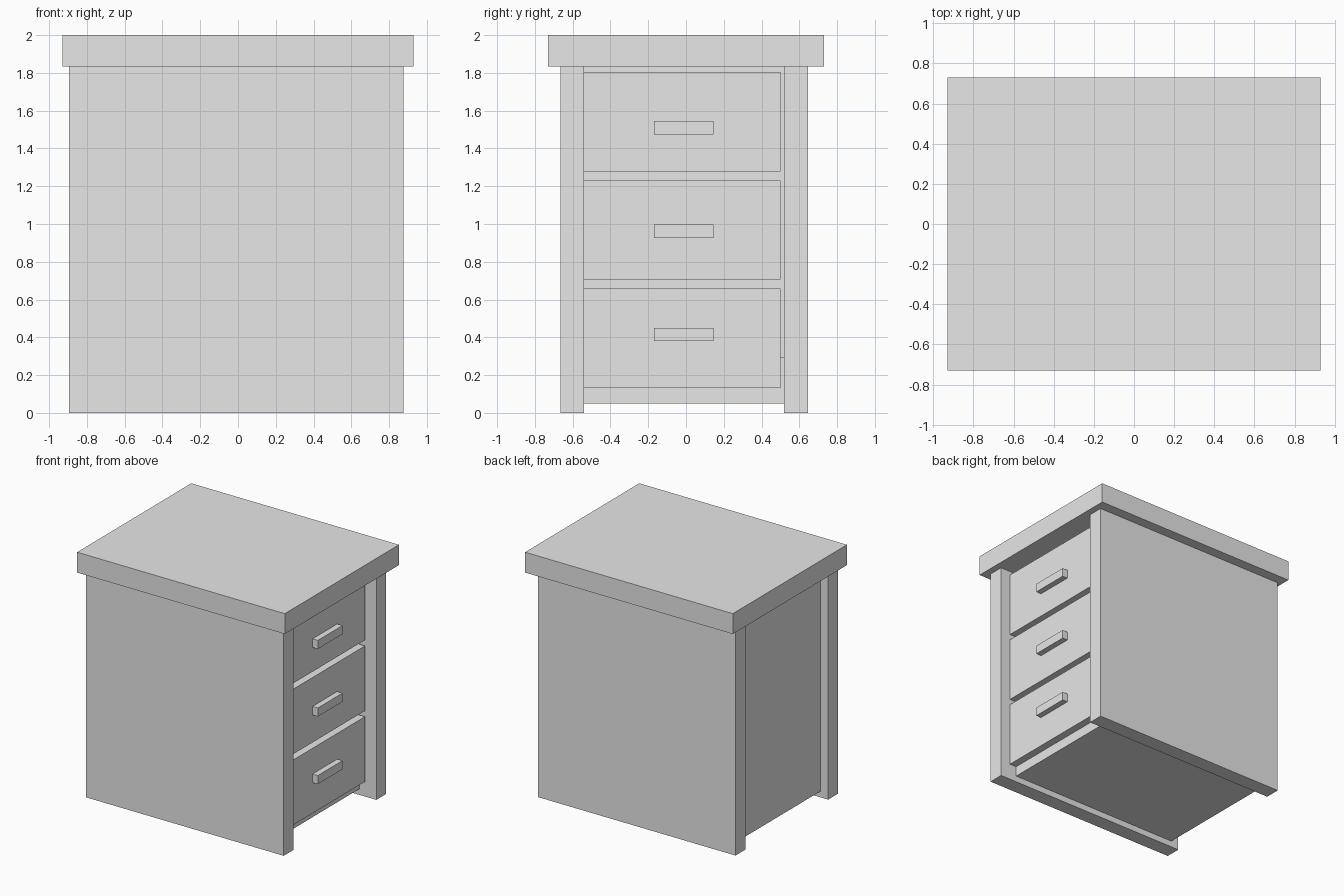
import bpy
import bmesh
from mathutils import Vector

cube = bpy.data.objects.get("Cube")
if cube:
    bpy.data.objects.remove(cube, do_unlink=True)

# One plain grey for the whole cabinet
grey = bpy.data.materials.new("plain_grey")
grey.use_nodes = True
colour = (0.8, 0.8, 0.8, 1.0)
grey.diffuse_color = colour
grey.node_tree.nodes["Principled BSDF"].inputs["Base Color"].default_value = colour


def box(name, x, y, z):
    """Add a box from (low, high) ranges on each axis."""
    low, high = (Vector(corner) for corner in zip(x, y, z))
    bm = bmesh.new()
    bmesh.ops.create_cube(bm, size=1)
    for v in bm.verts:
        v.co = (low + high) / 2 + v.co * (high - low)
    mesh = bpy.data.meshes.new(name)
    bm.to_mesh(mesh)
    bm.free()
    mesh.materials.append(grey)
    obj = bpy.data.objects.new(name, mesh)
    bpy.context.collection.objects.link(obj)
    return obj


INNER_Y = (-0.54, 0.52)
DRAWER_Y = (-0.54, 0.5)
DRAWER_FRONT = 0.787

# Overhanging top slab
box("top_slab", (-0.93, 0.93), (-0.73, 0.73), (1.835, 2))

# Side panels standing on the ground
for name, y in (("front_panel", (-0.665, -0.54)), ("rear_panel", (0.52, 0.645))):
    box(name, (-0.895, 0.875), y, (0, 1.835))

# Recessed base and back
box("base", (-0.827, 0.725), INNER_Y, (0.05, 0.295))
box("back_panel", (-0.827, -0.74), INNER_Y, (0.295, 1.835))

# Drawers with bar handles, bottom to top
for i, level in enumerate(("bottom", "middle", "top")):
    z = 0.132 + 0.573 * i
    box(level + "_drawer", (-0.7, DRAWER_FRONT), DRAWER_Y, (z, z + 0.526))
    z = 0.38 + 0.547 * i
    box(level + "_handle", (DRAWER_FRONT - 0.01, 0.834), (-0.17, 0.145), (z, z + 0.07))
